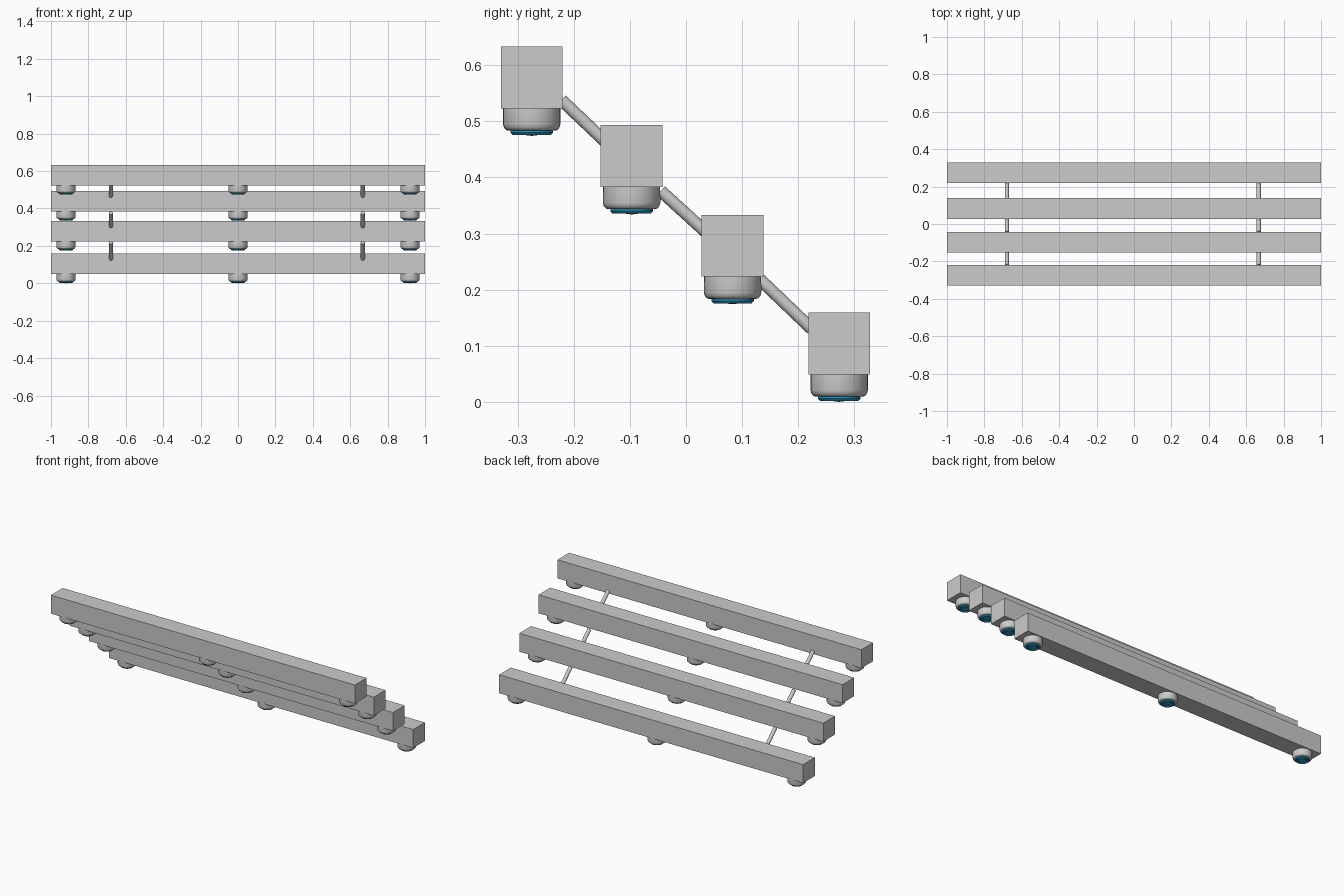
import bpy, bmesh, math
from mathutils import Vector

if "Cube" in bpy.data.objects:
    bpy.data.objects.remove(bpy.data.objects["Cube"])

blue = bpy.data.materials.new("blue_glow")
blue.diffuse_color = (0.03, 0.33, 0.55, 1)
blue.use_nodes = True
blue.node_tree.nodes["Principled BSDF"].inputs["Base Color"].default_value = blue.diffuse_color


def new_object(name, bm, smooth=False, mat=None):
    bmesh.ops.recalc_face_normals(bm, faces=bm.faces)
    me = bpy.data.meshes.new(name)
    bm.to_mesh(me)
    bm.free()
    ob = bpy.data.objects.new(name, me)
    bpy.context.collection.objects.link(ob)
    if mat:
        me.materials.append(mat)
    if smooth:
        bpy.ops.object.select_all(action='DESELECT')
        ob.select_set(True)
        bpy.context.view_layer.objects.active = ob
        bpy.ops.object.shade_smooth_by_angle(angle=math.radians(35))
    return ob


def lathe(name, profile, loc, mat=None, steps=32):
    # Spin a closed (radius, height) profile around z
    bm = bmesh.new()
    verts = [bm.verts.new((r, 0, z)) for r, z in profile]
    edges = [bm.edges.new(p) for p in zip(verts, verts[1:])]
    bmesh.ops.spin(bm, geom=verts + edges, cent=(0, 0, 0), axis=(0, 0, 1),
                   angle=math.tau, steps=steps)
    bmesh.ops.remove_doubles(bm, verts=bm.verts, dist=1e-5)
    ob = new_object(name, bm, True, mat)
    ob.location = loc
    return ob


def box(name, size, loc):
    bm = bmesh.new()
    bmesh.ops.create_cube(bm, size=1)
    bmesh.ops.scale(bm, vec=size, verts=bm.verts)
    new_object(name, bm).location = loc


def rod(name, a, b, radius):
    a, b = Vector(a), Vector(b)
    bm = bmesh.new()
    bmesh.ops.create_cone(bm, cap_ends=True, segments=16, radius1=radius,
                          radius2=radius, depth=(b - a).length)
    ob = new_object(name, bm, True)
    ob.location = (a + b) / 2
    ob.rotation_euler = (b - a).to_track_quat('Z', 'Y').to_euler()


S = 0.11
# Foot housing and stepped lens, measured from the underside of a bar
housing = [(0, 0.001), (0.051, 0.001), (0.0512, -0.028), (0.0495, -0.034),
           (0.0455, -0.0385), (0.042, -0.0395), (0, -0.0395)]
lens = [(0, -0.038), (0.038, -0.038), (0.038, -0.043), (0.034, -0.0475),
        (0.028, -0.0475), (0.026, -0.043), (0.022, -0.043), (0.020, -0.0465),
        (0, -0.049)]

# Stepped bars: (y centre, underside z)
bars = [(-0.275, 0.523), (-0.097, 0.383), (0.083, 0.223), (0.273, 0.049)]
for i, (y, z) in enumerate(bars, 1):
    box(f"bar_{i}", (2, S, S), (0, y, z + S / 2))
    for j, x in enumerate((-0.92, 0, 0.92), 1):
        lathe(f"lamp_housing_{i}_{j}", housing, (x, y, z))
        lathe(f"lamp_lens_{i}_{j}", lens, (x, y, z), blue)

# Sloping connecting rods between neighbouring bars
links = [(-0.222, 0.538, -0.145, 0.465),
         (-0.045, 0.376, 0.035, 0.303),
         (0.132, 0.218, 0.224, 0.130)]
for side, x in (("left", -0.68), ("right", 0.667)):
    for i, (y0, z0, y1, z1) in enumerate(links, 1):
        rod(f"link_rod_{side}_{i}", (x, y0, z0), (x, y1, z1), 0.011)
